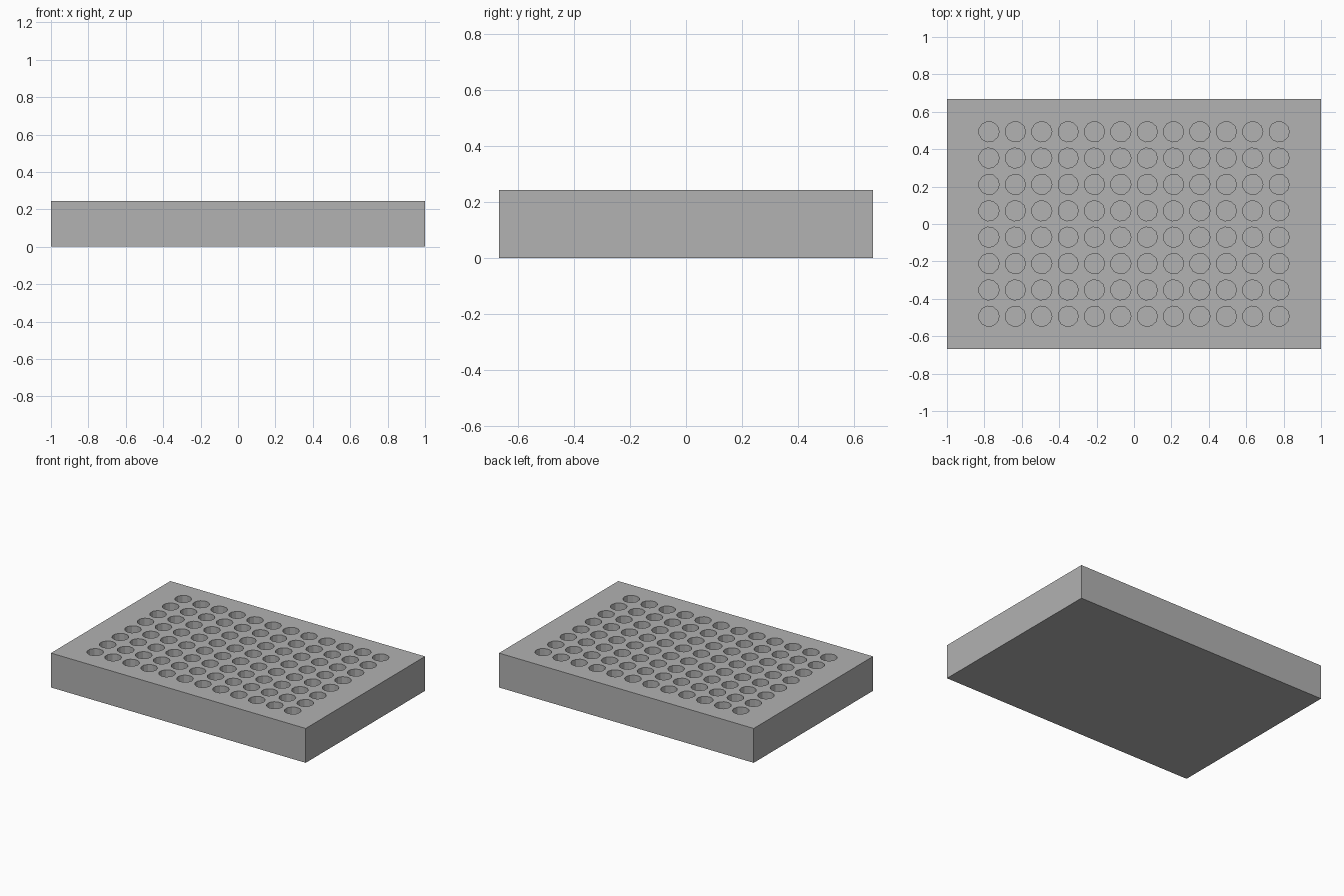
import bpy
import bmesh
from mathutils import Matrix

if "Cube" in bpy.data.objects:
    bpy.data.objects.remove(bpy.data.objects["Cube"])

WIDTH, DEPTH, HEIGHT = 2.0, 1.338, 0.244
COLUMNS, ROWS, PITCH = 12, 8, 0.141
WELL_RADIUS, WELL_DEPTH, WELL_SIDES = 0.0545, 0.17, 11


def make_object(name, bm):
    mesh = bpy.data.meshes.new(name)
    bm.to_mesh(mesh)
    bm.free()
    obj = bpy.data.objects.new(name, mesh)
    bpy.context.collection.objects.link(obj)
    return obj


# Solid block
bm = bmesh.new()
bmesh.ops.create_cube(bm, size=1, matrix=Matrix.Translation((0, 0, HEIGHT / 2))
                      @ Matrix.Diagonal((WIDTH, DEPTH, HEIGHT, 1)))
plate = make_object("well_plate", bm)

# Grid of faceted wells, rising a little above the top face
bm = bmesh.new()
for col in range(COLUMNS):
    for row in range(ROWS):
        x = (col - (COLUMNS - 1) / 2) * PITCH
        y = (row - (ROWS - 1) / 2) * PITCH
        # Rotated so that one corner points along +x
        bmesh.ops.create_cone(
            bm, cap_ends=True, segments=WELL_SIDES, radius1=WELL_RADIUS,
            radius2=WELL_RADIUS, depth=WELL_DEPTH + 0.1,
            matrix=Matrix.Translation((x, y, HEIGHT + 0.05 - WELL_DEPTH / 2))
            @ Matrix.Rotation(-1.5707963, 4, 'Z'))
cutter = make_object("well_cutter", bm)
cutter.hide_render = True

# Cut the wells into the block
cut = plate.modifiers.new("wells", 'BOOLEAN')
cut.operation = 'DIFFERENCE'
cut.solver = 'EXACT'
cut.object = cutter
bpy.context.view_layer.objects.active = plate
plate.select_set(True)
bpy.ops.object.modifier_apply(modifier=cut.name)
bpy.data.objects.remove(cutter)

# Single grey colour
grey = bpy.data.materials.new("light_grey")
grey.diffuse_color = (0.445, 0.445, 0.445, 1)
grey.use_nodes = True
grey.node_tree.nodes["Principled BSDF"].inputs["Base Color"].default_value = grey.diffuse_color
plate.data.materials.clear()
plate.data.materials.append(grey)
